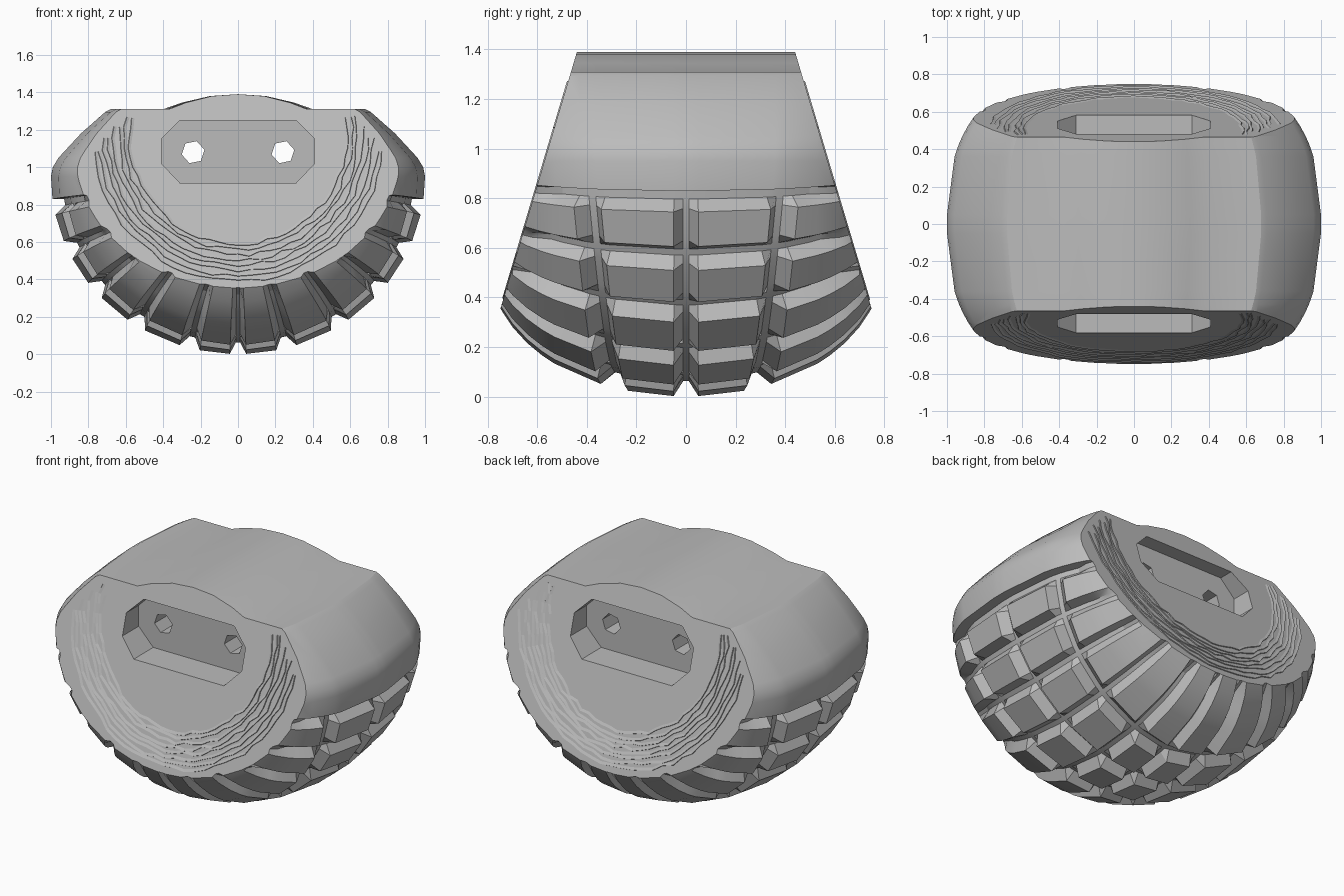
import bpy, bmesh, math, random
from mathutils import Vector

random.seed(4)
old = bpy.data.objects.get("Cube")
if old:
    bpy.data.objects.remove(old, do_unlink=True)

grey = bpy.data.materials.new("plain_grey")
grey.use_nodes = True
grey.diffuse_color = (0.5, 0.5, 0.5, 1)
grey.node_tree.nodes["Principled BSDF"].inputs["Base Color"].default_value = (0.5, 0.5, 0.5, 1)

MID = 0.95       # height of the widest level
DEPTH = 0.062    # groove depth
SLOPE = 0.298    # lean of the front and back faces


def make(name, bm):
    bmesh.ops.recalc_face_normals(bm, faces=bm.faces)
    mesh = bpy.data.meshes.new(name)
    bm.to_mesh(mesh)
    bm.free()
    mesh.materials.append(grey)
    obj = bpy.data.objects.new(name, mesh)
    bpy.context.collection.objects.link(obj)
    return obj


def select(obj):
    bpy.ops.object.select_all(action='DESELECT')
    obj.select_set(True)
    bpy.context.view_layer.objects.active = obj


# How the body narrows sideways and rises underneath towards its faces
def width(y):
    return (1 - (abs(y) / 0.85) ** 2.5) ** (1 / 3)


def drop(y):
    return (1 - (y / 0.84) ** 2) ** (1 / 3.4)


def face_y(z):
    return 0.75 - (z - 0.35) * SLOPE


# Point on the body; grooves run out to nothing at the flat faces
def surface(x, z, y, groove):
    p = Vector((x * width(y), y, MID - (MID - z) * drop(y) if z < MID else z))
    fade = min(1, (face_y(p.z) - abs(y)) / 0.06)
    if groove and fade > 0:
        k = 1 / 3.4
        n = Vector((p.x, k * (1 - (y / 0.84) ** 2) ** (2 * k - 1) * 2 * y / 0.84 ** 2,
                    (p.z - MID) / MID ** 2))
        p -= n.normalized() * DEPTH * fade
    return p


# Half outline from the bottom to the top: x, z, share of the way up, in a groove
half = []


def add_angle(deg, groove):
    a = math.radians(deg)
    half.append((math.sin(a), MID - MID * math.cos(a), deg / 90, groove))


add_angle(0.7, True)
add_angle(2.5, False)
for g in (15, 33, 50, 65.5):
    for offset, groove in ((-3.2, False), (-0.9, True), (0.9, True), (3.2, False)):
        add_angle(g + offset, groove)
for deg, groove in ((77.5, False), (80, True), (82.2, True), (82.7, False)):
    add_angle(deg, groove)
for x, z in [(1, 0.95), (0.99, 1.0), (0.96, 1.05), (0.84, 1.18), (0.71, 1.295), (0.68, 1.31),
             (0.4, 1.31), (0.3, 1.345), (0.15, 1.38), (0, 1.39)]:
    half.append((x, z, 1, False))
outline = half + [(-x, z, u, g) for x, z, u, g in reversed(half[:-1])]


# Stations across the width; the side grooves drift outward as they climb
def stations(u):
    e = 0.23 + 0.13 * u
    right = [(0.012, True), (0.05, False), (e, False), (e + 0.04, True), (e + 0.07, True),
             (e + 0.11, False), (0.53, False), (0.58, False), (0.64, False), (0.7, False),
             (0.75, False), (0.79, False), (0.83, False)]
    return [(-y, g) for y, g in reversed(right)] + right


# Body with tread blocks
bm = bmesh.new()
grid = []
for x, z, u, row_groove in outline:
    grid.append([bm.verts.new(surface(x, z, y, u < 0.915 and (row_groove or col_groove)))
                 for y, col_groove in stations(u)])
for i in range(len(grid)):
    a, b = grid[i - 1], grid[i]
    for j in range(len(a) - 1):
        bm.faces.new((a[j], a[j + 1], b[j + 1], b[j]))
bm.faces.new([r[0] for r in grid])
bm.faces.new([r[-1] for r in reversed(grid)])
bmesh.ops.recalc_face_normals(bm, faces=bm.faces)

# Leaning flat front and back
for side in (-1, 1):
    bmesh.ops.bisect_plane(bm, geom=bm.verts[:] + bm.edges[:] + bm.faces[:], dist=1e-5,
                           plane_co=(0, side * 0.75, 0.35), plane_no=(0, side, SLOPE),
                           clear_outer=True)
    bmesh.ops.holes_fill(bm, edges=[e for e in bm.edges if e.is_boundary], sides=0)
body = make("body", bm)


# Prism along y, used for cutting
def prism(name, points, y0, y1):
    bm = bmesh.new()
    front = bm.faces.new([bm.verts.new((x, y0, z)) for x, z in points])
    ext = bmesh.ops.extrude_face_region(bm, geom=[front])["geom"]
    bmesh.ops.translate(bm, vec=(0, y1 - y0, 0),
                        verts=[v for v in ext if isinstance(v, bmesh.types.BMVert)])
    obj = make(name, bm)
    obj.hide_render = True
    return obj


# Recesses and through holes
corner = [(0.31, 1.25), (0.41, 1.15), (0.41, 1.02), (0.31, 0.915)]
octagon = corner + [(-x, z) for x, z in reversed(corner)]
cutters = [prism("recess_cutter", octagon, s * 0.39, s * 1.0) for s in (-1, 1)]
for cx in (-0.24, 0.24):
    ring = [(cx + 0.062 * math.cos(i * math.pi / 3 + 0.2),
             1.08 + 0.062 * math.sin(i * math.pi / 3 + 0.2)) for i in range(6)]
    cutters.append(prism("hole_cutter", ring, -1, 1))
for cutter in cutters:
    select(body)
    mod = body.modifiers.new("cut", 'BOOLEAN')
    mod.operation = 'DIFFERENCE'
    mod.solver = 'EXACT'
    mod.object = cutter
    bpy.ops.object.modifier_apply(modifier=mod.name)
    bpy.data.objects.remove(cutter, do_unlink=True)
select(body)
bpy.ops.object.shade_smooth_by_angle(angle=math.radians(25))


# Rough thin ridges around the flat disc on each face
def inside(x, z):
    if z > 1.3:
        return False
    limit = 1.0 if z < 1.05 else 0.96 - (z - 1.05) * 1.1
    return abs(x) < limit * width(face_y(z)) - 0.015


def ridges(name, side):
    bm = bmesh.new()
    steps = 44
    for ring in range(8):
        r = 0.56 + ring * 0.028
        last = None
        for i in range(steps + 1):
            t = math.radians(-115 + 230 * i / steps)
            wob = random.uniform(-0.01, 0.01)
            strip = []
            for dr, h in ((0, -0.003), (0.022, 0.005), (0.026, -0.003)):
                x = (r + wob + dr) * math.sin(t)
                z = 1.17 - (r + wob + dr) * math.cos(t)
                strip.append((x, side * (face_y(z) + h), z))
            if not inside(strip[1][0], strip[1][2]):
                last = None
                continue
            now = [bm.verts.new(p) for p in strip]
            if last:
                for k in range(3):
                    bm.faces.new((last[k - 1], last[k], now[k], now[k - 1]))
            last = now
    return make(name, bm)


ridges("front_ridges", -1)
ridges("back_ridges", 1)
